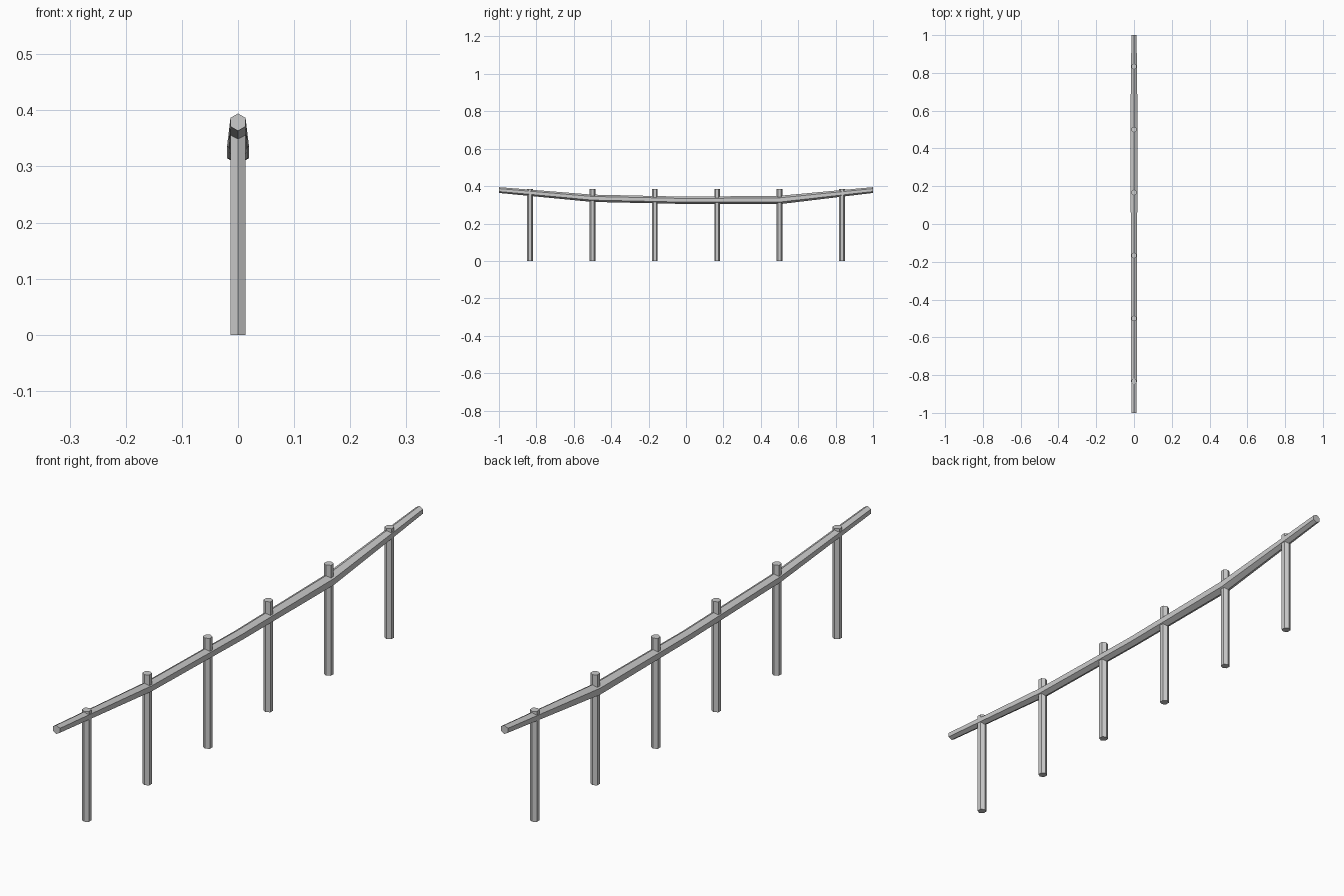
import bpy, bmesh, math

if "Cube" in bpy.data.objects:
    bpy.data.objects.remove(bpy.data.objects["Cube"])

SIDES = 6


def sweep(name, rings):
    """Join hexagonal rings (lists of points) into a capped solid."""
    bm = bmesh.new()
    loops = [[bm.verts.new(p) for p in ring] for ring in rings]
    for a, b in zip(loops, loops[1:]):
        for i in range(SIDES):
            j = (i + 1) % SIDES
            bm.faces.new((a[i], a[j], b[j], b[i]))
    bm.faces.new(loops[0])
    bm.faces.new(loops[-1])
    bmesh.ops.recalc_face_normals(bm, faces=bm.faces)
    mesh = bpy.data.meshes.new(name)
    bm.to_mesh(mesh)
    bm.free()
    obj = bpy.data.objects.new(name, mesh)
    bpy.context.collection.objects.link(obj)
    return obj


def hexagon(r):
    """Unit directions with a corner on the second axis."""
    return [(r * math.sin(i * math.tau / SIDES), r * math.cos(i * math.tau / SIDES))
            for i in range(SIDES)]


# Six upright posts, evenly spaced along y
for n in range(6):
    y0 = (n - 2.5) / 3
    sweep(f"post_{n + 1}",
          [[(x, y0 + y, z) for x, y in hexagon(0.0156)] for z in (0, 0.385)])

# Sagging rail, thicker in the middle: (y, centre x, centre z, radius)
stations = [(-1, 0, 0.379, 0.0155), (-0.5, 0, 0.335, 0.0195), (0, 0, 0.324, 0.0195),
            (0.5, 0, 0.326, 0.0225), (1, 0, 0.379, 0.0155)]
sweep("rail", [[(cx + x, y, cz + z) for x, z in hexagon(r)]
               for y, cx, cz, r in stations])
